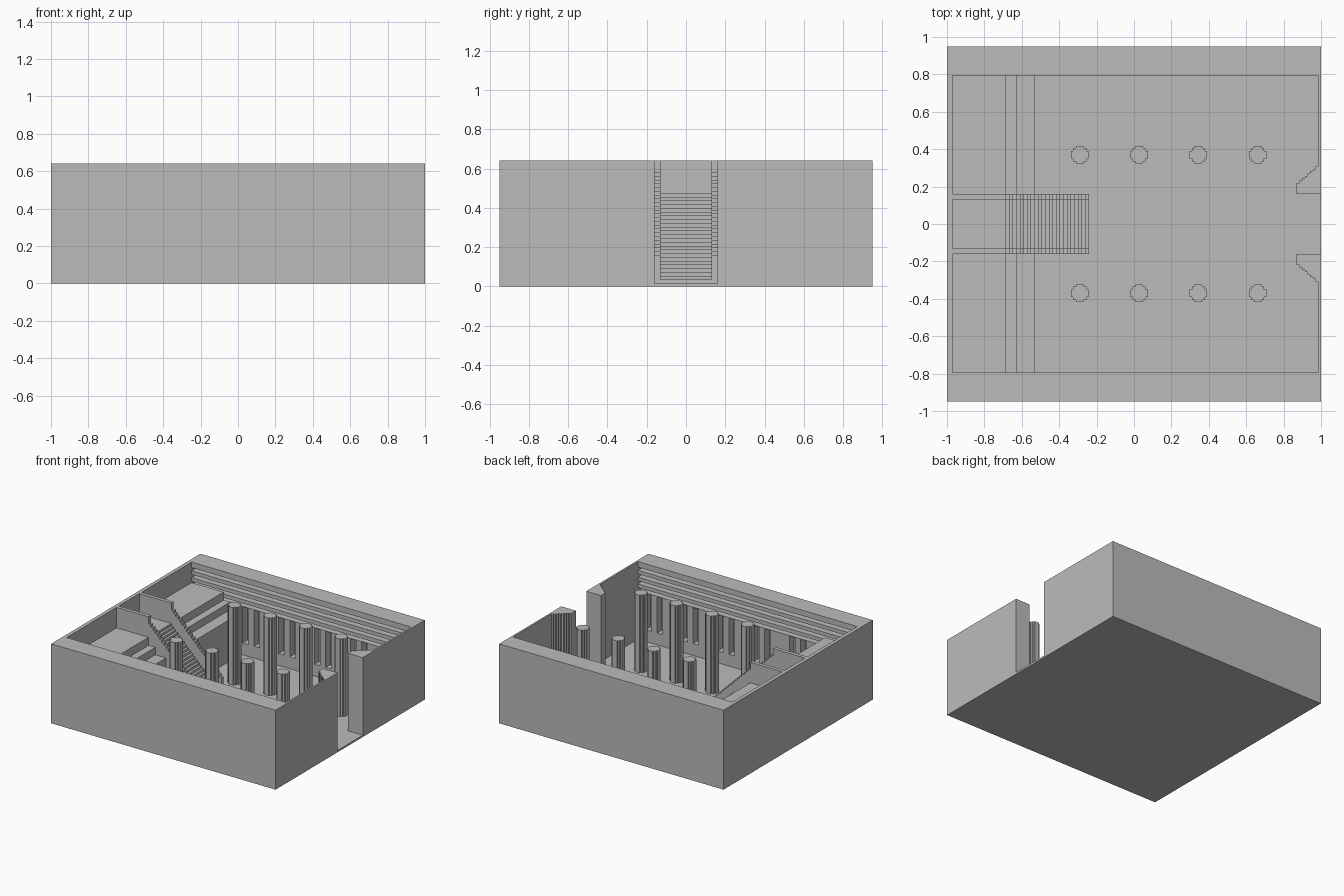
import bpy, bmesh
from mathutils import Vector

if "Cube" in bpy.data.objects:
    bpy.data.objects.remove(bpy.data.objects["Cube"], do_unlink=True)

stone = bpy.data.materials.new("grey_stone")
stone.use_nodes = True
GREY = (0.5, 0.5, 0.5, 1)
stone.diffuse_color = GREY
stone.node_tree.nodes["Principled BSDF"].inputs["Base Color"].default_value = GREY

TOP, FLOOR, DECK = 0.64, 0.015, 0.475
HALF_Y, INNER_Y, BACK_Y = 0.95, 0.795, 0.855
WEST, EAST, DOOR = -0.97, 0.985, 0.16


def prism(name, points, axis, low, high):
    """Extrude a closed outline along an axis: x uses (y, z), y uses (x, z), z uses (x, y)."""
    def place(p, d):
        co = list(p)
        co.insert("xyz".index(axis), d)
        return Vector(co)
    bm = bmesh.new()
    face = bm.faces.new([bm.verts.new(place(p, low)) for p in points])
    ext = bmesh.ops.extrude_face_region(bm, geom=[face])
    shift = place((0, 0), high - low)
    bmesh.ops.translate(bm, vec=shift, verts=[v for v in ext["geom"] if isinstance(v, bmesh.types.BMVert)])
    bmesh.ops.recalc_face_normals(bm, faces=bm.faces)
    mesh = bpy.data.meshes.new(name)
    bm.to_mesh(mesh)
    bm.free()
    mesh.materials.append(stone)
    obj = bpy.data.objects.new(name, mesh)
    bpy.context.collection.objects.link(obj)
    return obj


def box(name, x0, x1, y0, y1, z0, z1):
    return prism(name, [(x0, y0), (x1, y0), (x1, y1), (x0, y1)], "z", z0, z1)


# Base and end wall
box("floor_slab", -1, 1, -HALF_Y, HALF_Y, 0, FLOOR)
box("west_wall", -1, WEST, -HALF_Y, HALF_Y, FLOOR, TOP)

# Stair flight: a stepped profile, reused higher up for the parapets
STEPS, STAIR_TOP, STAIR_END = 23, -0.685, -0.24
run = (STAIR_END - STAIR_TOP) / STEPS
rise = (DECK - FLOOR) / (STEPS + 1)


def stair_profile(lift, start):
    pts = [(STAIR_END, FLOOR), (WEST, FLOOR), (WEST, start), (STAIR_TOP, start)]
    for i in range(STEPS):
        z = DECK - rise * (i + 1) + lift
        pts += [(STAIR_TOP + run * i, z), (STAIR_TOP + run * (i + 1), z)]
    return pts


prism("stairs", stair_profile(0, DECK), "y", -0.13, 0.13)

# Slots in the side walls, one pair per bay
slots = []
for bay in range(5):
    centre = -0.44 + 0.32 * bay
    slots += [(centre - 0.075, centre - 0.025), (centre + 0.025, centre + 0.075)]
SILL, HEAD = 0.11, 0.40

# Cornice profile with horizontal channels
cornice = [(HALF_Y, TOP), (INNER_Y, TOP)]
for z in (0.595, 0.54, 0.485, 0.43):
    cornice += [(INNER_Y, z), (BACK_Y, z), (BACK_Y, z - 0.025), (INNER_Y, z - 0.025)]
cornice += [(INNER_Y, HEAD), (HALF_Y, HEAD)]

for side, s in (("left", 1), ("right", -1)):
    def sided(name, x0, x1, y0, y1, z0, z1):
        a, b = sorted((s * y0, s * y1))
        return box(name, x0, x1, a, b, z0, z1)

    # Side wall
    prism(side + "_cornice", [(s * y, z) for y, z in cornice], "x", WEST, EAST)
    sided(side + "_wall_core", WEST, EAST, BACK_Y, HALF_Y, FLOOR, HEAD)
    sided(side + "_wall_sill", WEST, EAST, INNER_Y, BACK_Y, FLOOR, SILL)
    edges = [WEST] + [x for pair in slots for x in pair] + [EAST]
    for x0, x1 in zip(edges[::2], edges[1::2]):
        sided(side + "_wall_pier", x0, x1, INNER_Y, BACK_Y, SILL, HEAD)

    # Raised terrace and its two lower tiers beside the stairs
    tiers = [(WEST, FLOOR), (WEST, DECK), (-0.685, DECK), (-0.685, 0.41), (-0.625, 0.41),
             (-0.625, 0.35), (-0.53, 0.35), (-0.53, FLOOR)]
    prism(side + "_terrace", tiers, "y", *sorted((s * DOOR, s * INNER_Y)))

    # Stepped parapet
    prism(side + "_parapet", stair_profile(0.125, TOP), "y", *sorted((s * 0.13, s * DOOR)))

    # Entrance wall with a toothed diagonal jamb
    sided(side + "_entrance_wall", EAST, 1, DOOR, HALF_Y, FLOOR, TOP)
    teeth = 8
    jamb = [(EAST, s * DOOR), (0.87, s * DOOR), (0.87, s * 0.22)]
    for i in range(teeth):
        x = 0.87 + (EAST - 0.87) * (i + 1) / teeth
        y = 0.22 + 0.1 * i / teeth
        jamb += [(x, s * y), (x, s * (y + 0.1 / teeth))]
    jamb = list(dict.fromkeys((round(x, 5), round(y, 5)) for x, y in jamb))
    prism(side + "_door_jamb", jamb, "z", FLOOR, TOP)

    # Columns with a notched round section
    quarter = [(0.047, 0.02), (0.035, 0.02), (0.035, 0.035), (0.02, 0.035), (0.02, 0.047)]
    outline = []
    for _ in range(4):
        outline += quarter
        quarter = [(-y, x) for x, y in quarter]
    for i in range(4):
        cx, cy = -0.29 + 0.317 * i, s * 0.37
        prism(side + "_column", [(cx + x, cy + y) for x, y in outline], "z", FLOOR, TOP)
